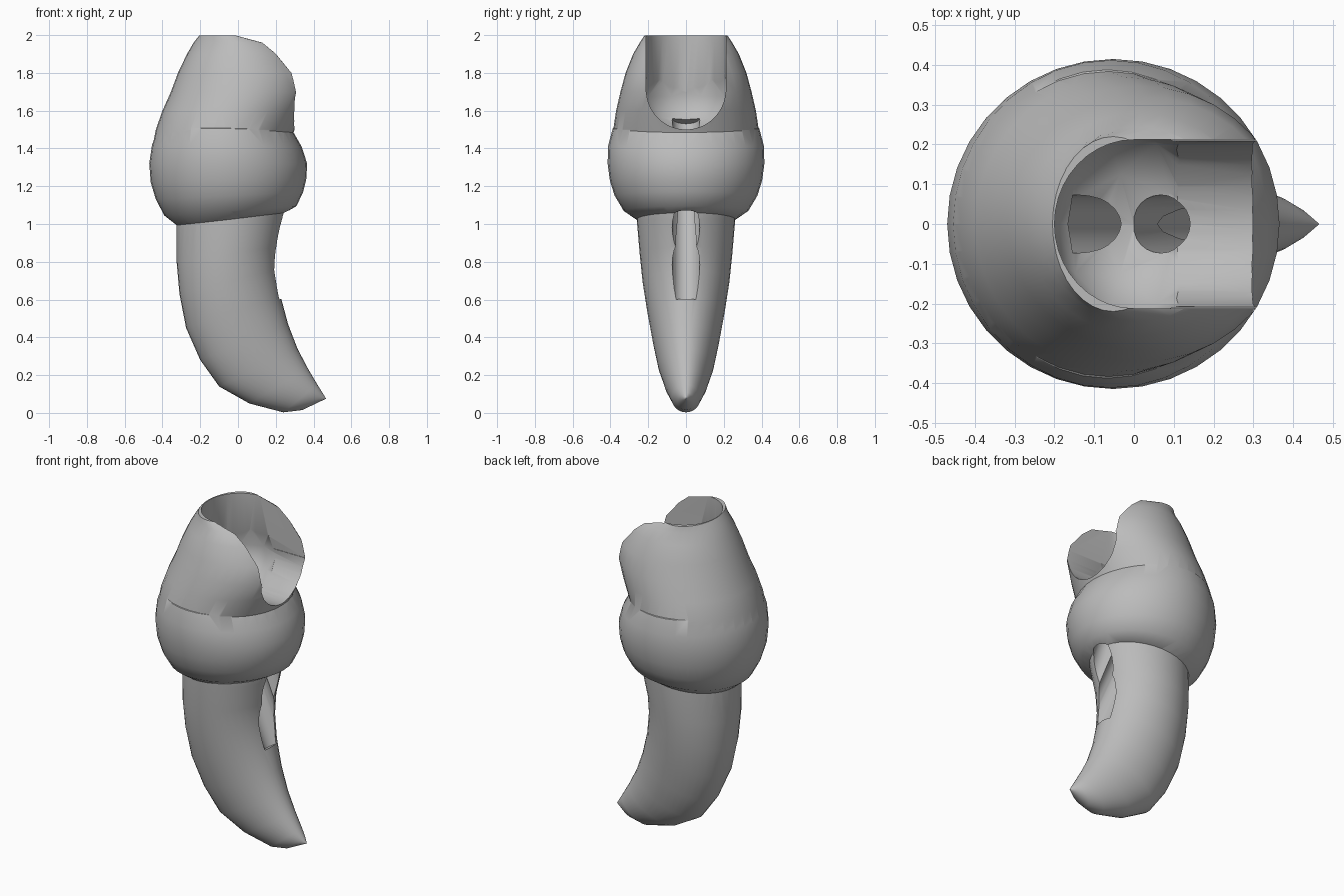
import bpy, bmesh, math
from mathutils import Vector, Matrix

cube = bpy.data.objects.get("Cube")
if cube:
    bpy.data.objects.remove(cube)

grey = bpy.data.materials.new("plain grey")
grey.use_nodes = True
COLOUR = (0.5, 0.5, 0.5, 1)
grey.diffuse_color = COLOUR
grey.node_tree.nodes["Principled BSDF"].inputs["Base Color"].default_value = COLOUR
SIDES = 36


def make(name, bm):
    bmesh.ops.recalc_face_normals(bm, faces=bm.faces)
    mesh = bpy.data.meshes.new(name)
    bm.to_mesh(mesh)
    bm.free()
    mesh.materials.append(grey)
    obj = bpy.data.objects.new(name, mesh)
    bpy.context.collection.objects.link(obj)
    return obj


def loft(name, sections):
    """Skin ellipses, each given by its -x point, +x point and y radius."""
    bm = bmesh.new()
    rings = []
    for x0, z0, x1, z1, ry in sections:
        a, b = Vector((x0, 0, z0)), Vector((x1, 0, z1))
        ring = []
        for i in range(SIDES):
            t = 2 * math.pi * i / SIDES
            p = (a + b) / 2 + (b - a) / 2 * math.cos(t) + Vector((0, ry * math.sin(t), 0))
            ring.append(bm.verts.new(p))
        rings.append(ring)
    for r, s in zip(rings, rings[1:]):
        for i in range(SIDES):
            j = (i + 1) % SIDES
            bm.faces.new((r[i], r[j], s[j], s[i]))
    bm.faces.new(rings[0])
    bm.faces.new(rings[-1])
    return make(name, bm)


def prism(name, points, depth):
    """Extrude a closed outline along a vector."""
    bm = bmesh.new()
    face = bm.faces.new([bm.verts.new(p) for p in points])
    new = bmesh.ops.extrude_face_region(bm, geom=[face])["geom"]
    bmesh.ops.translate(bm, vec=depth, verts=[v for v in new if isinstance(v, bmesh.types.BMVert)])
    return make(name, bm)


def tunnel(name, start, end, radius):
    a, b = Vector(start), Vector(end)
    bm = bmesh.new()
    turn = (b - a).to_track_quat('Z', 'Y').to_matrix().to_4x4()
    bmesh.ops.create_cone(bm, cap_ends=True, segments=24, radius1=radius, radius2=radius,
                          depth=(b - a).length, matrix=Matrix.Translation((a + b) / 2) @ turn)
    return make(name, bm)


def combine(target, other, operation):
    other.hide_render = True
    mod = target.modifiers.new(operation, 'BOOLEAN')
    mod.operation, mod.solver, mod.object = operation, 'EXACT', other
    bpy.context.view_layer.objects.active = target
    bpy.ops.object.modifier_apply(modifier=mod.name)
    bpy.data.objects.remove(other)


# Curved tapering handle
body = loft("curved_body", [
    (-.325, 1.15, .27, 1.17, .265), (-.325, 1.0, .245, 1.03, .26),
    (-.325, .8, .21, .88, .245), (-.31, .63, .205, .76, .23),
    (-.275, .45, .225, .62, .205), (-.2, .28, .265, .47, .175),
    (-.1, .14, .315, .34, .145), (.06, .05, .37, .235, .11),
    (.24, .003, .42, .15, .075), (.34, .015, .445, .11, .045),
    (.464, .074, .466, .076, .001)])

# Rounded bulb, tilted where it meets the handle
bulb = loft("bulb", [
    (-.32, .99, .25, 1.06, .26), (-.39, 1.045, .31, 1.095, .33),
    (-.435, 1.13, .345, 1.17, .378), (-.462, 1.22, .362, 1.24, .403),
    (-.47, 1.32, .366, 1.32, .415), (-.455, 1.42, .337, 1.41, .412),
    (-.42, 1.51, .285, 1.5, .388), (-.36, 1.57, .2, 1.545, .31),
    (-.2, 1.6, .05, 1.58, .13)])

# Hood rising from the bulb
hood = loft("hood", [
    (-.4, 1.2, .2, 1.2, .3), (-.455, 1.4, .26, 1.4, .385),
    (-.435, 1.5, .3, 1.5, .385), (-.4, 1.6, .345, 1.6, .37),
    (-.355, 1.7, .385, 1.7, .347), (-.318, 1.8, .37, 1.8, .32),
    (-.27, 1.9, .3, 1.9, .28), (-.235, 1.96, .25, 1.96, .245),
    (-.205, 1.998, .1, 1.998, .22)])
combine(body, bulb, 'UNION')
combine(body, hood, 'UNION')

# U-shaped openings towards the top and the +x side
arc = [math.pi * i / 20 for i in range(21)]
plan = [(-.2 * math.sin(t), .212 * math.cos(t), 1.7) for t in arc]
plan += [(.6, -.212, 1.7), (.6, .212, 1.7)]
side = [(0, .21 * math.cos(t), 1.71 - .21 * math.sin(t)) for t in arc]
side += [(0, -.21, 2.2), (0, .21, 2.2)]
combine(body, prism("top_opening", plan, (0, 0, .6)), 'DIFFERENCE')
combine(body, prism("side_opening", side, (.6, 0, 0)), 'DIFFERENCE')

# Faceted hollow inside the hood
bm = bmesh.new()
bmesh.ops.create_icosphere(bm, subdivisions=2, radius=1,
                           matrix=Matrix.Translation((0, 0, 1.675)) @ Matrix.Diagonal((.215, .25, .21, 1)))
combine(body, make("hollow", bm), 'DIFFERENCE')

# Two sloping channels from the hollow to the handle
combine(body, tunnel("upper_channel", (.035, 0, 1.6), (.27, 0, .82), .073), 'DIFFERENCE')
combine(body, tunnel("lower_channel", (-.15, 0, 1.56), (.265, 0, .62), .073), 'DIFFERENCE')

bpy.ops.object.select_all(action='DESELECT')
body.select_set(True)
bpy.context.view_layer.objects.active = body
bpy.ops.object.shade_smooth_by_angle(angle=math.radians(35))
